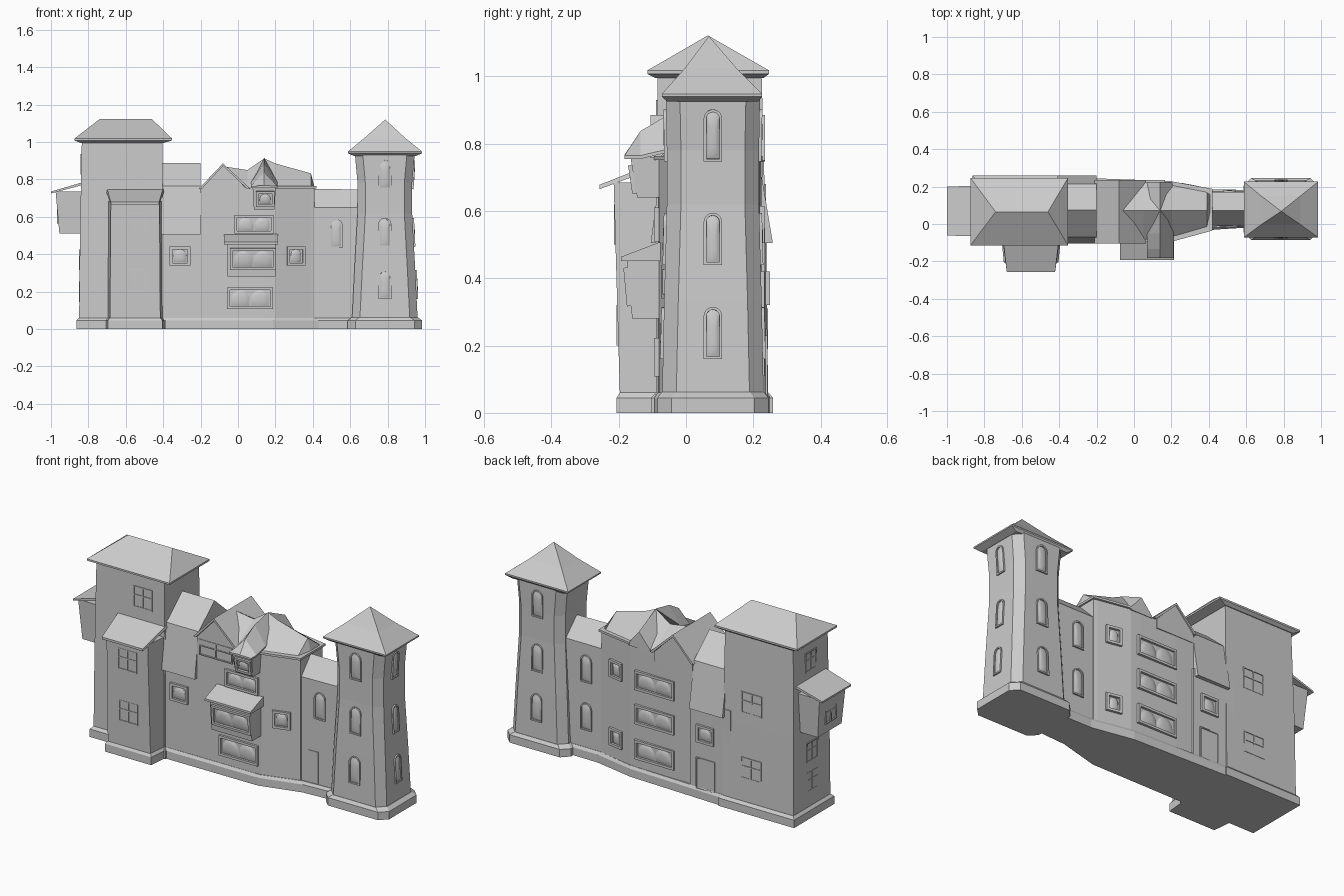
import bpy, bmesh
from math import pi, cos, sin
from mathutils import Matrix, Vector

if "Cube" in bpy.data.objects:
    bpy.data.objects.remove(bpy.data.objects["Cube"])


def finish(name, bm, smooth=False):
    bmesh.ops.remove_doubles(bm, verts=bm.verts, dist=1e-5)
    bmesh.ops.recalc_face_normals(bm, faces=bm.faces)
    me = bpy.data.meshes.new(name)
    bm.to_mesh(me)
    bm.free()
    ob = bpy.data.objects.new(name, me)
    bpy.context.collection.objects.link(ob)
    if smooth:
        for p in me.polygons:
            p.use_smooth = True
    return ob


def loft(name, rings):
    """Skin closed rings of equal count, with end caps."""
    bm = bmesh.new()
    vs = [[bm.verts.new(p) for p in r] for r in rings]
    n = len(rings[0])
    for a, b in zip(vs, vs[1:]):
        for i in range(n):
            j = (i + 1) % n
            bm.faces.new((a[i], a[j], b[j], b[i]))
    bm.faces.new(vs[0])
    bm.faces.new(vs[-1])
    return finish(name, bm)


def along_x(name, prof, x0, x1):
    return loft(name, [[(x, y, z) for y, z in prof] for x in (x0, x1)])


def along_y(name, prof, y0, y1):
    return loft(name, [[(x, y, z) for x, z in prof] for y in (y0, y1)])


def rect(x0, x1, y0, y1, z):
    return [(x0, y0, z), (x1, y0, z), (x1, y1, z), (x0, y1, z)]


def flat(poly, z):
    return [(x, y, z) for x, y in poly]


def plinth(name, poly, grow):
    c = Vector((sum(p[0] for p in poly), sum(p[1] for p in poly))) / len(poly)
    big = [(x + (grow if x > c.x else -grow), y + (grow if y > c.y else -grow)) for x, y in poly]
    loft(name, [flat(big, 0), flat(big, .045), flat(poly, .06)])


# ---------- window helpers (local frame: outward is -y) ----------
def place(ob, loc, yaw, tilt=0):
    ob.data.transform(Matrix.Translation(loc) @ Matrix.Rotation(yaw, 4, 'Z') @ Matrix.Rotation(tilt, 4, 'X'))


def outline(w, h, arched, u=0):
    a = w / 2
    if not arched:
        return [(u - a, -h / 2), (u + a, -h / 2), (u + a, h / 2), (u - a, h / 2)]
    return [(u - a, -h / 2), (u + a, -h / 2)] + [
        (u + a * cos(t * pi / 10), h / 2 - a + a * sin(t * pi / 10)) for t in range(11)]


def frame(name, w, h, t, d, arched, loc, yaw, tilt=0):
    o, i = outline(w, h, arched), outline(w - 2 * t, h - 2 * t, arched)
    bm = bmesh.new()
    loops = [[bm.verts.new((x, y, z)) for x, z in p] for p, y in ((o, .01), (o, -d), (i, -d), (i, .01))]
    for a, b in zip(loops, loops[1:]):
        for k in range(len(o)):
            m = (k + 1) % len(o)
            bm.faces.new((a[k], a[m], b[m], b[k]))
    place(finish(name, bm), loc, yaw, tilt)


def pane(name, w, h, u, loc, yaw, tilt=0):
    bm = bmesh.new()
    prev = None
    for s, y in ((1, -.001), (.8, -.006), (.4, -.009)):
        ring = [bm.verts.new((u + x * s, y, z * s)) for x, z in outline(w, h, True)]
        if prev:
            for k in range(len(ring)):
                m = (k + 1) % len(ring)
                bm.faces.new((prev[k], prev[m], ring[m], ring[k]))
        prev = ring
    bm.faces.new(prev)
    place(finish(name, bm, True), loc, yaw, tilt)


def arched_window(loc, yaw, tilt=0, w=.07, h=.155):
    frame("arched_window_frame", w, h, .008, .008, True, loc, yaw, tilt)
    pane("arched_window_pane", w - .016, h - .016, 0, loc, yaw, tilt)


def box_window(loc, yaw, w, h, count, tilt=0):
    frame("box_window_frame", w, h, .014, .012, False, loc, yaw, tilt)
    pw = (w - .036) / count
    for k in range(count):
        pane("box_window_pane", pw - .006, h - .03, (k - (count - 1) / 2) * pw, loc, yaw, tilt)


def thin_window(loc, yaw, w=.11, h=.12, bars=True, tilt=0):
    frame("thin_window_frame", w, h, .006, .003, False, loc, yaw, tilt)
    if bars:
        for bw, bh, z in ((.006, h, 0), (w, .006, .01)):
            bar = loft("thin_window_bar", [[(x, y, z + v) for x, v in outline(bw, bh, False)] for y in (.01, -.003)])
            place(bar, loc, yaw, tilt)


# ---------- left tower ----------
loft("left_tower", [rect(-.85, -.40, -.09, .245, 0), rect(-.845, -.40, -.088, .238, .5),
                    rect(-.835, -.405, -.085, .225, 1.0)])
plinth("left_tower_plinth", [(-.85, -.09), (-.4, -.09), (-.4, .245), (-.85, .245)], .014)
loft("left_tower_roof", [rect(-.84, -.40, -.09, .23, .995), rect(-.875, -.352, -.115, .247, 1.008),
                         rect(-.875, -.352, -.115, .247, 1.018), rect(-.74, -.46, .065, .065, 1.122)])

# front projection with lean-to roof
def porch(front, wide, z):
    return [(-.685 - wide, -.05, z), (-.67 - wide, front, z), (-.43 + wide, front, z), (-.415 + wide, -.05, z)]
loft("porch", [porch(-.195, .015, 0), porch(-.215, .01, .685)])
loft("porch_plinth", [porch(-.206, .026, 0), porch(-.206, .026, .045), porch(-.196, .015, .06)])
loft("porch_roof", [[(-.705, -.07, .735), (-.70, -.07, .752), (-.40, -.07, .752), (-.395, -.07, .735)],
                    [(-.68, -.257, .665), (-.68, -.257, .678), (-.422, -.257, .678), (-.422, -.257, .665)]])

# side oriel
loft("side_oriel", [rect(-.955, -.8, -.04, .175, .51), rect(-.975, -.8, -.05, .188, .735)])
loft("side_oriel_roof", [[(-1, -.062, .725), (-1, .2, .725), (-1, .2, .735), (-1, -.062, .735)],
                         [(-.83, -.065, .77), (-.83, .205, .77), (-.83, .205, .785), (-.83, -.065, .785)]])

# ---------- main wall: gabled cross sections along x ----------
def section(x, yf, yb, eave, ridge):
    return [(x, yf, 0), (x, yf, eave), (x, .072, ridge), (x, yb, eave), (x, yb, 0)]
loft("left_bay_wall", [section(-.45, -.085, .24, .55, .6), section(-.19, -.083, .235, .55, .6)])
along_x("left_bay_mansard", [(-.105, .505), (-.07, .765), (.075, .888), (.215, .765), (.258, .505)], -.41, -.2)
loft("main_wall", [section(-.2, -.083, .225, .75, .755), section(-.08, -.083, .225, .755, .87),
                   section(.05, -.083, .222, .755, .85), section(.14, -.083, .22, .755, .912),
                   section(.2, -.08, .217, .755, .885), section(.39, -.025, .18, .755, .832),
                   section(.41, -.02, .175, .75, .755)])
def eaves(x, yf, yb, z):
    return [(x, yf, z), (x, yb, z), (x, yb, z + .012), (x, yf, z + .012)]
loft("right_eaves", [eaves(.2, -.095, .228, .752), eaves(.42, -.035, .188, .752)])
loft("link_wall", [section(.38, -.014, .172, .65, .75), section(.7, -.004, .17, .65, .745)])
plinth("main_plinth", [(-.42, -.086), (.2, -.084), (.42, -.02), (.68, -.004), (.68, .172),
                       (.42, .174), (.2, .22), (-.42, .242)], .01)

# cross gable and its roof
along_y("cross_gable", [(-.19, .7), (.04, .7), (.04, .755), (-.08, .875), (-.19, .755)], -.086, .228)
along_y("cross_gable_roof", [(-.21, .75), (-.08, .886), (.065, .75), (.05, .748), (-.08, .872), (-.195, .748)],
        -.105, .235)
# front dormer with hipped rising roof
def peak(y, eave, ridge, w=.07):
    return [(.14 - w, y, eave - .01), (.14 + w, y, eave - .01), (.14 + w, y, eave), (.14, y, ridge), (.14 - w, y, eave)]
loft("dormer", [rect(.085, .195, -.145, -.05, .64), rect(.078, .202, -.165, -.05, .76)])
loft("dormer_roof", [peak(-.183, .765, .767), peak(-.135, .765, .838), peak(-.05, .785, .888),
                     peak(.07, .80, .914), peak(.225, .755, .84)])

# bay window box
along_x("bay_box", [(-.06, .28), (-.16, .28), (-.177, .46), (-.06, .46)], -.055, .2)
along_x("bay_roof", [(-.06, .452), (-.193, .452), (-.193, .464), (-.08, .507), (-.06, .507)], -.075, .215)

# ---------- right tower: chamfered square ----------
CX, CY = .785, .08
def oct_ring(hx, hy, z, c=.042):
    pts = [(hx - c, -hy), (hx, -hy + c), (hx, hy - c), (hx - c, hy),
           (-hx + c, hy), (-hx, hy - c), (-hx, -hy + c), (-hx + c, -hy)]
    return [(CX + x, CY + y, z) for x, y in pts]
PROFILE = [(0, .178, .152), (.33, .162, .145), (.62, .146, .137), (.78, .146, .137), (.935, .16, .14)]
def half(z):
    for (a, ax, ay), (b, bx, by) in zip(PROFILE, PROFILE[1:]):
        if z <= b:
            t = (z - a) / (b - a)
            return ax + t * (bx - ax), ay + t * (by - ay)
loft("right_tower", [oct_ring(hx, hy, z) for z, hx, hy in PROFILE])
loft("right_tower_plinth", [oct_ring(.2, .165, 0), oct_ring(.2, .165, .045), oct_ring(.178, .152, .062)])
loft("right_tower_roof", [rect(.62, .95, -.055, .215, .925), rect(.587, .985, -.072, .226, .94),
                          rect(.587, .985, -.072, .226, .948), rect(.68, .89, -.003, .150, 1.025),
                          rect(.787, .787, .068, .068, 1.12)])
for z, tx, ty in ((.237, -.05, -.025), (.517, -.05, -.025), (.825, .06, .015)):
    hx, hy = half(z)
    arched_window((CX, CY - hy, z), 0, ty)
    arched_window((CX, CY + hy, z), pi, ty)
    arched_window((CX + hx, CY, z), pi / 2, tx, .055)

# ---------- windows on the walls ----------
arched_window((.525, -.009, .51), 0)
for z in (.237, .51):
    arched_window((.51, .172, z), pi)
for z in (.165, .365, .56):
    box_window((.04, .222, z), pi, .25, .11, 2)
for z in (.18, .57):
    box_window((.3, .199, z), pi - .19, .09, .1, 1)
box_window((-.29, .237, .37), pi, .11, .1, 1)
box_window((-.31, -.084, .39), 0, .11, .1, 1)
box_window((.31, -.048, .39), .28, .1, .1, 1)
box_window((.065, -.083, .165), 0, .245, .115, 2)
box_window((.08, -.169, .375), 0, .245, .115, 2, .09)
box_window((.085, -.083, .56), 0, .21, .1, 2)
box_window((.145, -.154, .695), 0, .1, .085, 1, .15)
thin_window((-.08, -.086, .69), 0, .21, .09)

# flush windows of the left tower and the doors
for z, y in ((.26, -.203), (.56, -.2115)):
    thin_window((-.55, y, z), 0, .12, .12)
thin_window((-.54, -.086, .87), 0, .12, .12)
for z, y in ((.25, .2415), (.62, .235)):
    thin_window((-.58, y, z), pi, .13, .12)
for x, z in ((-.847, .2), (-.847, .37), (-.965, .62), (-.838, .88)):
    thin_window((x, .07, z), -pi / 2, .1, .11)
thin_window((.485, -.011, .15), 0, .06, .19, False)
thin_window((-.29, .239, .14), pi, .12, .18, False)
